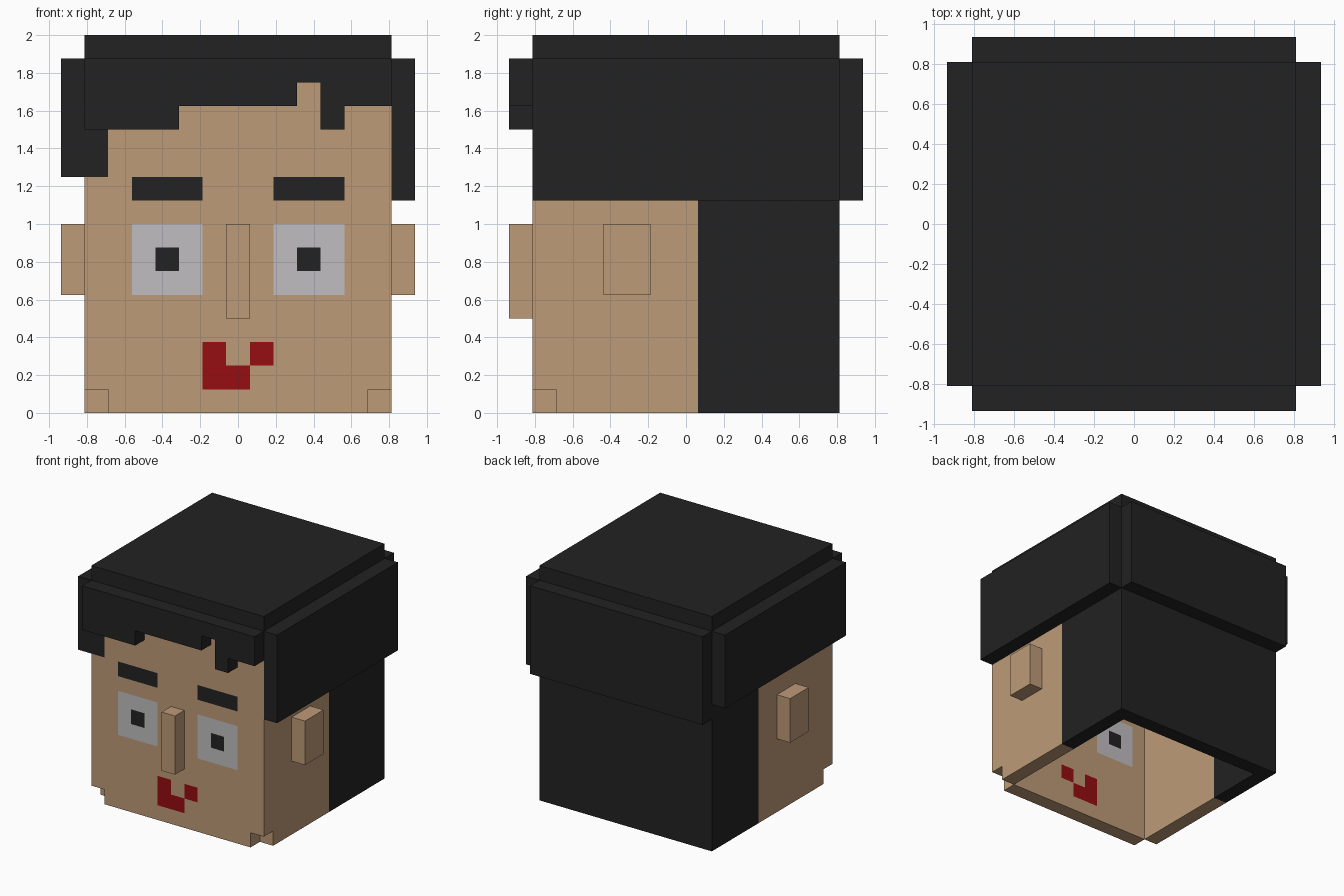
import bpy
import bmesh
from mathutils import Matrix, Vector

if "Cube" in bpy.data.objects:
    bpy.data.objects.remove(bpy.data.objects["Cube"], do_unlink=True)

U = 0.125  # one block; all part sizes below are in blocks


def material(name, rgb):
    mat = bpy.data.materials.new(name)
    mat.use_nodes = True
    mat.diffuse_color = (*rgb, 1)
    bsdf = mat.node_tree.nodes["Principled BSDF"]
    bsdf.inputs["Base Color"].default_value = (*rgb, 1)
    bsdf.inputs["Roughness"].default_value = 0.8
    return mat


SKIN = material("skin", (0.515, 0.328, 0.188))
HAIR = material("black_hair", (0.016, 0.016, 0.016))
WHITE = material("eye_white", (0.53, 0.515, 0.527))
RED = material("lip_red", (0.305, 0.004, 0.0056))


def add_object(name, bm, mats):
    mesh = bpy.data.meshes.new(name)
    bm.to_mesh(mesh)
    bm.free()
    for mat in mats:
        mesh.materials.append(mat)
    obj = bpy.data.objects.new(name, mesh)
    bpy.context.collection.objects.link(obj)
    return obj


def box(name, mat, x, y, z):
    """Box from (low, high) pairs given in blocks."""
    low, high = (Vector(c) * U for c in zip(x, y, z))
    bm = bmesh.new()
    bmesh.ops.create_cube(bm, size=1, matrix=Matrix.Translation((low + high) / 2)
                          @ Matrix.Diagonal((*(high - low), 1)))
    return add_object(name, bm, [mat])


def thicken(obj):
    mod = obj.modifiers.new("thickness", 'SOLIDIFY')
    mod.thickness = U
    mod.offset = -1


# Front wall: a one-block-thick grid; each feature is (material, x0, x1, z0, z1)
features = [(1, -6.5, -5.5, 10, 12)]                 # hair lock at the temple
for s in (-3, 3):
    features += [(2, s - 1.5, s + 1.5, 5, 8),        # eye
                 (1, s - 0.5, s + 0.5, 6, 7),        # pupil
                 (1, s - 1.5, s + 1.5, 9, 10)]       # eyebrow
features += [(3, -1.5, -0.5, 1, 3), (3, -0.5, 0.5, 1, 2), (3, 0.5, 1.5, 2, 3)]  # mouth

bm = bmesh.new()
verts = [[bm.verts.new(((i - 6.5) * U, -6.5 * U, k * U)) for k in range(16)]
         for i in range(14)]
for i in range(13):
    for k in range(15):
        if k == 0 and i in (0, 12):
            continue  # notched lower corners
        face = bm.faces.new((verts[i][k], verts[i + 1][k],
                             verts[i + 1][k + 1], verts[i][k + 1]))
        for index, x0, x1, z0, z1 in features:
            if x0 < i - 6 < x1 and z0 < k + 0.5 < z1:
                face.material_index = index
bmesh.ops.delete(bm, geom=[v for v in bm.verts if not v.link_faces], context='VERTS')
thicken(add_object("face_wall", bm, [SKIN, HAIR, WHITE, RED]))

# Side walls, ears and side hair; the two sides differ slightly
sides = [("left", 1, 0.5, 9, -3.5), ("right", -1, 1.5, 10, -2.5)]
for side, s, hairline, hair_z, ear_y in sides:
    wall = sorted((5.5 * s, 6.5 * s))
    outer = sorted((6.5 * s, 7.5 * s))
    box(side + "_cheek", SKIN, wall, (-5.5, hairline), (0, hair_z))
    box(side + "_temple_hair", HAIR, wall, (-5.5, hairline), (hair_z, 15))
    box(side + "_rear_hair", HAIR, wall, (hairline, 6.5), (0, 15))
    box(side + "_hair_panel", HAIR, outer, (-6.5, 6.5), (hair_z, 15))
    box(side + "_ear", SKIN, outer, (ear_y, ear_y + 2), (5, 8))

# Nose
box("nose", SKIN, (-0.5, 0.5), (-7.5, -6.5), (4, 8))

# Back and top of the hair
box("back_wall", HAIR, (-5.5, 5.5), (5.5, 6.5), (0, 15))
box("back_hair_panel", HAIR, (-6.5, 6.5), (6.5, 7.5), (9, 15))
box("hair_top", HAIR, (-6.5, 6.5), (-6.5, 6.5), (15, 16))

# Ragged fringe: outline in x, z, given thickness
fringe = [(-6.5, 12), (-2.5, 12), (-2.5, 13), (2.5, 13), (2.5, 14), (3.5, 14),
          (3.5, 12), (4.5, 12), (4.5, 13), (6.5, 13), (6.5, 15), (-6.5, 15)]
bm = bmesh.new()
bm.faces.new([bm.verts.new((x * U, -7.5 * U, z * U)) for x, z in fringe])
thicken(add_object("fringe", bm, [HAIR]))
